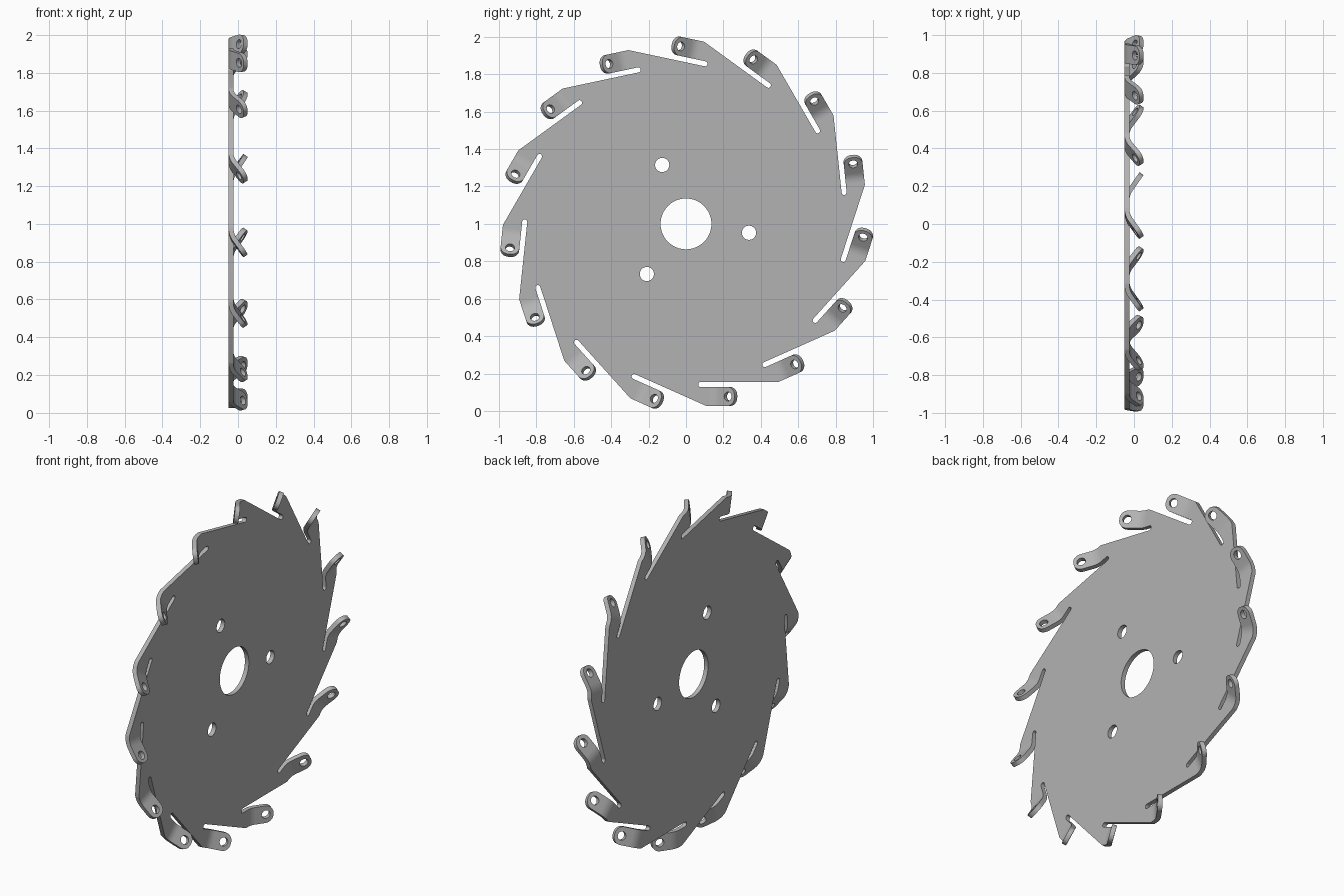
import bpy, bmesh, math
from mathutils import Matrix, Vector

if "Cube" in bpy.data.objects:
    bpy.data.objects.remove(bpy.data.objects["Cube"])

TEETH = 15
STEP = 2 * math.pi / TEETH
THICK = 0.026
PLATE_X = -0.037             # middle of the sheet
EDGE, TAB_IN, SLOT_TOP = -0.973, -0.872, -0.845
BEND_AT, BEND_R, BEND = 0.125, 0.1, math.radians(35)
TAB_LEN = 0.164

steel = bpy.data.materials.new("grey steel")
steel.use_nodes = True
GREY = (0.45, 0.45, 0.45, 1)
steel.diffuse_color = GREY
steel.node_tree.nodes["Principled BSDF"].inputs["Base Color"].default_value = GREY

# Sheet plane (u, v, thickness) to world (y, z, x)
TO_WORLD = Matrix(((0, 0, 1, PLATE_X), (1, 0, 0, 0), (0, 1, 0, 1), (0, 0, 0, 1)))


def arc(u, v, r, start, end, n):
    return [(u + r * math.cos(start + (end - start) * i / n),
             v + r * math.sin(start + (end - start) * i / n)) for i in range(n + 1)]


def circle(u, v, r, n=32):
    return arc(u, v, r, 0, 2 * math.pi, n)[:-1]


def sheet(name, loops):
    """Flat sheet from an outline and its holes."""
    curve = bpy.data.curves.new(name, "CURVE")
    curve.dimensions = "2D"
    curve.fill_mode = "BOTH"
    curve.extrude = THICK / 2
    for loop in loops:
        spline = curve.splines.new("POLY")
        spline.points.add(len(loop) - 1)
        for point, (u, v) in zip(spline.points, loop):
            point.co = (u, v, 0, 1)
        spline.use_cyclic_u = True
    helper = bpy.data.objects.new(name + " outline", curve)
    bpy.context.collection.objects.link(helper)
    bpy.context.view_layer.update()
    graph = bpy.context.evaluated_depsgraph_get()
    mesh = bpy.data.meshes.new_from_object(helper.evaluated_get(graph))
    bpy.data.objects.remove(helper)
    mesh.name = name
    mesh.materials.clear()
    mesh.materials.append(steel)
    bm = bmesh.new()
    bm.from_mesh(mesh)
    bmesh.ops.remove_doubles(bm, verts=bm.verts, dist=1e-5)
    bmesh.ops.recalc_face_normals(bm, faces=bm.faces)
    return mesh, bm


def place(name, mesh, angle=0):
    obj = bpy.data.objects.new(name, mesh)
    obj.matrix_world = TO_WORLD @ Matrix.Rotation(angle, 4, "Z")
    bpy.context.collection.objects.link(obj)
    return obj


# Slotted disc outline, one tooth repeated around the centre
slot_r = (SLOT_TOP - TAB_IN) / 2
corner = (-SLOT_TOP + EDGE * math.cos(STEP)) / -math.sin(STEP)
tooth = [(corner, EDGE), (BEND_AT, EDGE), (BEND_AT, TAB_IN)]
tooth += arc(0.079, TAB_IN + slot_r, slot_r, 1.5 * math.pi, 0.5 * math.pi, 8)
outline = []
for i in range(TEETH):
    turn = Matrix.Rotation(i * STEP, 2)
    outline += [tuple(turn @ Vector(p)) for p in tooth]

# Centre bore and three bolt holes
holes = [circle(0, 0, 0.136, 48)]
for k in range(3):
    a = math.radians(112 + 120 * k)
    holes.append(circle(0.34 * math.cos(a), 0.34 * math.sin(a), 0.038))
disc_mesh, bm = sheet("disc", [outline] + holes)
bm.to_mesh(disc_mesh)
bm.free()
parts = [place("disc", disc_mesh)]

# Rounded tab with its hole, cut across the bend and then bent
r = 0.045
tab_outline = [(0, TAB_IN), (0, EDGE)]
tab_outline += arc(TAB_LEN - r, EDGE + r, r, -math.pi / 2, 0, 8)
tab_outline += arc(TAB_LEN - r, TAB_IN - r, r, 0, math.pi / 2, 8)
tab_hole = circle(TAB_LEN - 0.043, (EDGE + TAB_IN) / 2, 0.024, 24)
tab_mesh, bm = sheet("tab", [tab_outline, tab_hole])
for i in range(1, 7):
    bmesh.ops.bisect_plane(bm, geom=bm.verts[:] + bm.edges[:] + bm.faces[:],
                           plane_co=(BEND_R * BEND * i / 6, 0, 0), plane_no=(1, 0, 0))
for vert in bm.verts:
    s, v, w = vert.co
    a = min(s / BEND_R, BEND)
    rest = max(0, s - BEND_R * BEND)
    vert.co = (BEND_AT + (BEND_R - w) * math.sin(a) + rest * math.cos(a), v,
               BEND_R - (BEND_R - w) * math.cos(a) + rest * math.sin(a))
bm.to_mesh(tab_mesh)
bm.free()
parts += [place(f"tab_{i + 1}", tab_mesh, i * STEP) for i in range(TEETH)]

# Smooth bends and holes, sharp sheet edges
for obj in bpy.context.selected_objects:
    obj.select_set(False)
for obj in parts[:2]:
    obj.select_set(True)
bpy.context.view_layer.objects.active = parts[0]
bpy.ops.object.shade_smooth_by_angle(angle=math.radians(30))
